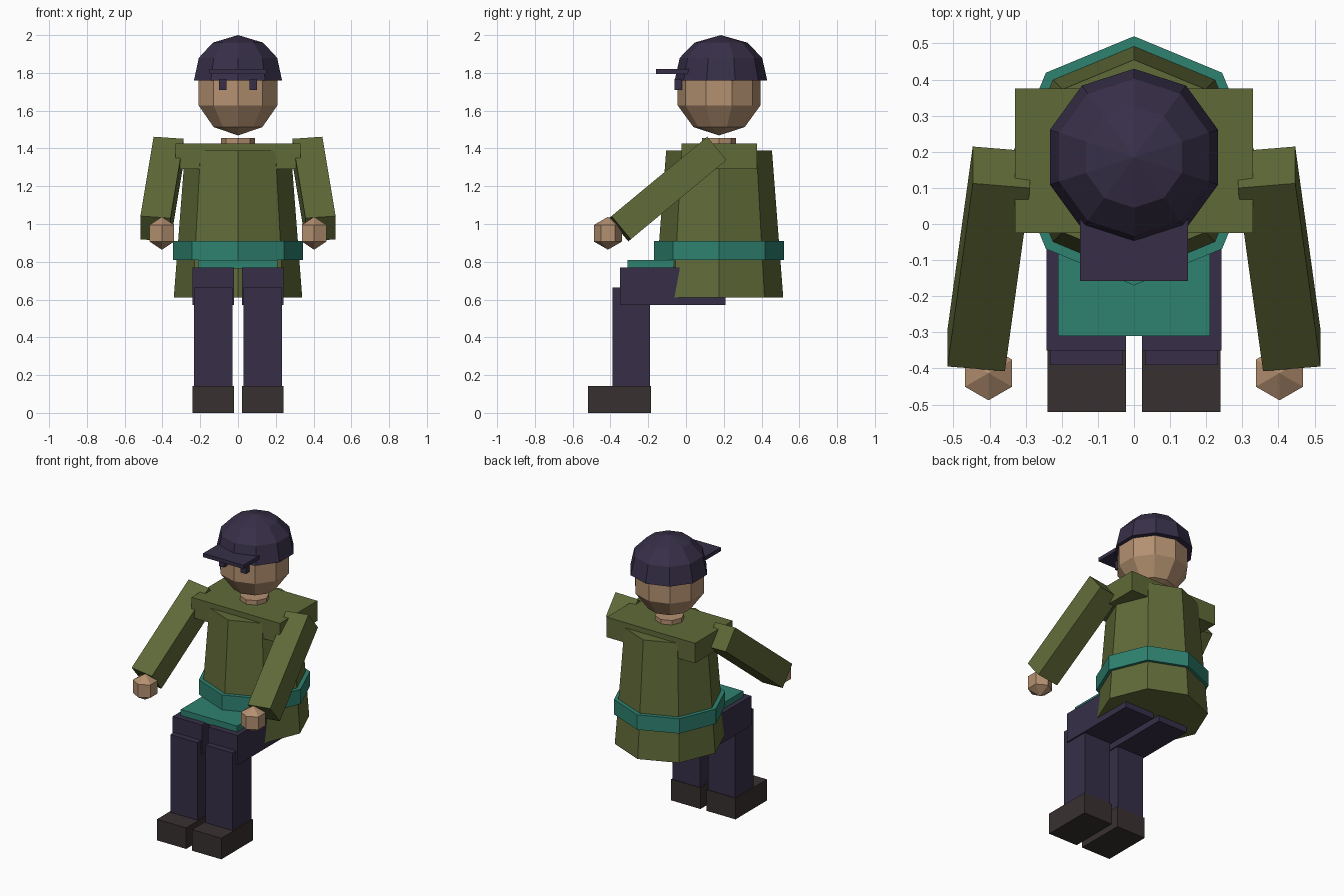
import bpy, bmesh, math
from mathutils import Vector, Matrix

if "Cube" in bpy.data.objects:
    bpy.data.objects.remove(bpy.data.objects["Cube"])


def mat(name, r, g, b):
    lin = [((c / 255 + 0.055) / 1.055) ** 2.4 for c in (r, g, b)]
    m = bpy.data.materials.new(name)
    m.diffuse_color = (*lin, 1)
    m.use_nodes = True
    m.node_tree.nodes["Principled BSDF"].inputs["Base Color"].default_value = m.diffuse_color
    return m


OLIVE = mat("olive cloth", 96, 106, 56)
TEAL = mat("teal cloth", 46, 130, 112)
NAVY = mat("dark navy cloth", 55, 47, 72)
SKIN = mat("skin", 180, 145, 113)
BOOT = mat("boot leather", 57, 48, 48)


def finish(name, bm, material):
    bmesh.ops.recalc_face_normals(bm, faces=bm.faces)
    me = bpy.data.meshes.new(name)
    bm.to_mesh(me)
    bm.free()
    me.materials.append(material)
    ob = bpy.data.objects.new(name, me)
    bpy.context.collection.objects.link(ob)
    return ob


def box(name, material, x, y, z):
    """Box from (min, max) ranges."""
    bm = bmesh.new()
    size = [r[1] - r[0] for r in (x, y, z)]
    mid = [(r[0] + r[1]) / 2 for r in (x, y, z)]
    bmesh.ops.create_cube(bm, size=1, matrix=Matrix.Translation(mid) @ Matrix.Diagonal((*size, 1)))
    return finish(name, bm, material)


def lathe(name, material, sides, profile, x=0, y=0):
    """Faceted solid of revolution from (radius, z) pairs, one corner facing the front."""
    bm = bmesh.new()
    rings = []
    for r, z in profile:
        if r == 0:
            rings.append([bm.verts.new((x, y, z))] * sides)
        else:
            angles = [math.tau * i / sides - math.pi / 2 for i in range(sides)]
            rings.append([bm.verts.new((x + r * math.cos(a), y + r * math.sin(a), z)) for a in angles])
    for lo, hi in zip(rings, rings[1:]):
        for i in range(sides):
            j = (i + 1) % sides
            bm.faces.new(list(dict.fromkeys((lo[i], lo[j], hi[j], hi[i]))))
    for ring, (r, z) in ((rings[0], profile[0]), (rings[-1], profile[-1])):
        if r > 0:
            bm.faces.new(ring)
    return finish(name, bm, material)


def ball(name, material, sides, steps, r, x, y, z):
    prof = [(r * math.sin(math.pi * i / steps) if 0 < i < steps else 0,
             z - r * math.cos(math.pi * i / steps)) for i in range(steps + 1)]
    return lathe(name, material, sides, prof, x, y)


def beam(name, material, a, b, w):
    """Square beam between two points, its width kept near the x axis."""
    a, b = Vector(a), Vector(b)
    d = (b - a).normalized()
    u = (Vector((1, 0, 0)) - d * d.x).normalized()
    v = d.cross(u)
    rot = Matrix((u, v, d)).transposed().to_4x4()
    bm = bmesh.new()
    bmesh.ops.create_cube(bm, size=1, matrix=Matrix.Translation((a + b) / 2) @ rot
                          @ Matrix.Diagonal((w, w, (b - a).length, 1)))
    return finish(name, bm, material)


# Coat, shoulders, belt and lap cloth
BODY_Y = 0.175
lathe("coat", OLIVE, 8, [(0.34, 0.61), (0.28, 1.39)], y=BODY_Y)
box("shoulders", OLIVE, (-0.33, 0.33), (-0.025, 0.375), (1.29, 1.425))
lathe("belt", TEAL, 8, [(0.345, 0.81), (0.345, 0.91)], y=BODY_Y)
box("lap_cloth", TEAL, (-0.21, 0.21), (-0.31, 0.0), (0.765, 0.81))

# Neck, head and cap
lathe("neck", SKIN, 8, [(0.09, 1.36), (0.09, 1.455)], y=BODY_Y)
ball("head", SKIN, 10, 5, 0.231, 0, 0.175, 1.70)
lathe("cap", NAVY, 10, [(0.245, 1.76), (0.218, 1.88), (0.14, 1.96), (0, 2.0)], y=0.185)
box("cap_brim", NAVY, (-0.15, 0.15), (-0.158, 0.02), (1.795, 1.82))

# Paired parts
for side, s in (("left", 1), ("right", -1)):
    def span(a, b):
        return tuple(sorted((s * a, s * b)))
    box(side + "_eye", NAVY, span(0.062, 0.10), (-0.06, -0.02), (1.71, 1.768))
    beam(side + "_arm", OLIVE, (s * 0.367, 0.157, 1.395), (s * 0.437, -0.35, 0.975), 0.16)
    ball(side + "_hand", SKIN, 6, 3, 0.087, s * 0.403, -0.413, 0.951)
    box(side + "_thigh", NAVY, span(0.022, 0.242), (-0.35, 0.21), (0.57, 0.77))
    box(side + "_shin", NAVY, span(0.03, 0.232), (-0.39, -0.19), (0.13, 0.665))
    box(side + "_boot", BOOT, span(0.022, 0.24), (-0.52, -0.185), (0, 0.142))
